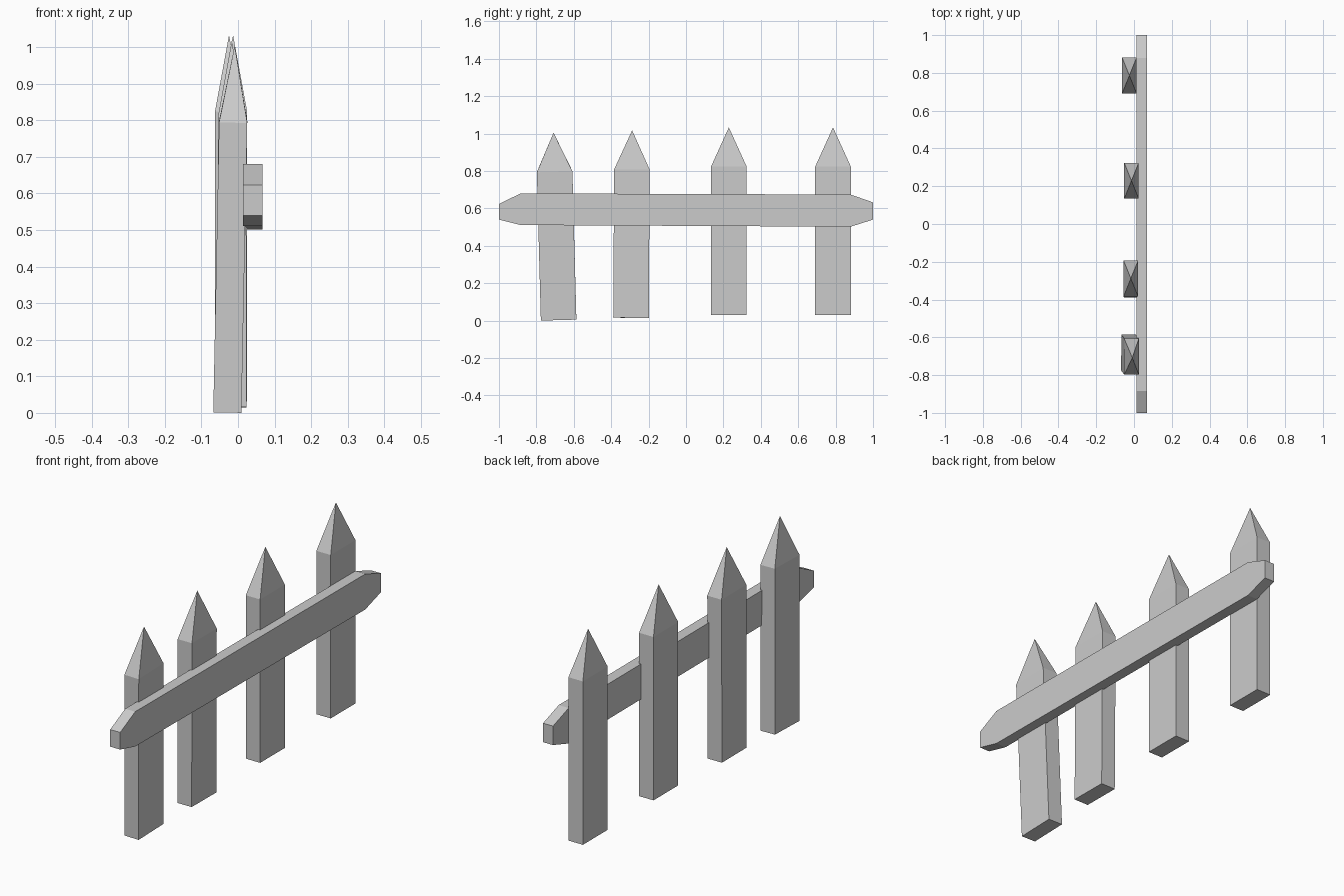
import bpy, bmesh
from mathutils import Vector

if "Cube" in bpy.data.objects:
    bpy.data.objects.remove(bpy.data.objects["Cube"])


def extrude_mesh(name, build):
    bm = bmesh.new()
    build(bm)
    bmesh.ops.recalc_face_normals(bm, faces=bm.faces)
    mesh = bpy.data.meshes.new(name)
    bm.to_mesh(mesh)
    bm.free()
    obj = bpy.data.objects.new(name, mesh)
    bpy.context.collection.objects.link(obj)
    return obj


# Pointed picket: square post capped with a four-sided point
def picket_shape(bm, thick=0.077, width=0.19, shoulder=0.793, tip=1.002):
    base = [bm.verts.new((sx * thick / 2, sy * width / 2, 0))
            for sx, sy in ((-1, -1), (1, -1), (1, 1), (-1, 1))]
    bottom = bm.faces.new(base)
    top = bmesh.ops.extrude_face_region(bm, geom=[bottom], use_keep_orig=True)["geom"]
    verts = [g for g in top if isinstance(g, bmesh.types.BMVert)]
    cap = [g for g in top if isinstance(g, bmesh.types.BMFace)][0]
    bmesh.ops.translate(bm, verts=verts, vec=(0, 0, shoulder))
    point = bmesh.ops.poke(bm, faces=[cap])["verts"][0]
    point.co = Vector((0, 0, tip))


# Rail: tapered-end side profile extruded through its thickness
def rail_shape(bm, x0=0.014, x1=0.0675):
    profile = [(-1, 0.54), (-0.885, 0.511), (0.88, 0.502), (1, 0.54),
               (1, 0.632), (0.88, 0.674), (-0.885, 0.68), (-1, 0.623)]
    face = bm.faces.new([bm.verts.new((x0, y, z)) for y, z in profile])
    side = bmesh.ops.extrude_face_region(bm, geom=[face], use_keep_orig=True)["geom"]
    bmesh.ops.translate(bm, vec=(x1 - x0, 0, 0),
                        verts=[g for g in side if isinstance(g, bmesh.types.BMVert)])


# Pickets: base position and slight lean of each
pickets = [((-0.029, -0.681, 0.0035), (0.027, 0.02)),
           ((-0.015, -0.294, 0.015), (-0.006, -0.002)),
           ((-0.0135, 0.229, 0.031), (0, 0)),
           ((-0.0245, 0.786, 0.031), (0, 0))]
for i, (loc, (rx, ry)) in enumerate(pickets, 1):
    post = extrude_mesh(f"picket_{i}", picket_shape)
    post.location = loc
    post.rotation_euler = (rx, ry, 0)

extrude_mesh("cross_rail", rail_shape)
